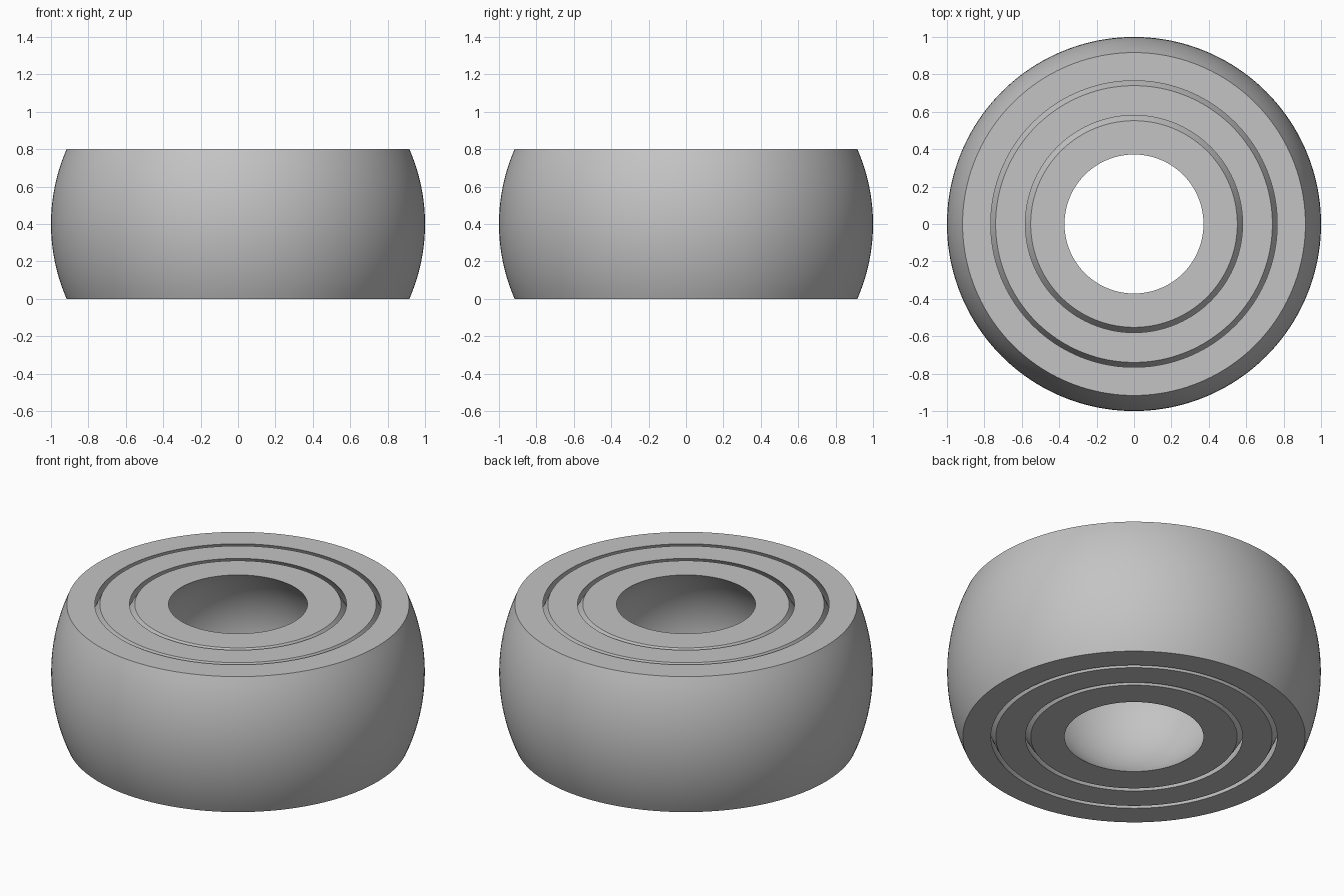
import bpy, bmesh
from math import asin, cos, sin, pi, radians

cube = bpy.data.objects.get("Cube")
if cube:
    bpy.data.objects.remove(cube, do_unlink=True)

HALF = 0.4         # half the height
THICK = 0.136      # wall between the two spheres of a ring
PITCH = 0.159      # wall plus clearance
SEGMENTS = 160
STEPS = 20

grey = bpy.data.materials.new("plain grey")
color = (0.55, 0.55, 0.55, 1)
grey.diffuse_color = color
grey.use_nodes = True
grey.node_tree.nodes["Principled BSDF"].inputs["Base Color"].default_value = color


def arc(radius):
    """Slice of a sphere's outline, from the bottom to the top."""
    limit = asin(HALF / radius)
    angles = [limit * (2 * i / STEPS - 1) for i in range(STEPS + 1)]
    return [(radius * cos(a), HALF + radius * sin(a)) for a in angles]


def sphere_ring(name, outer):
    """Ring between two concentric spheres, cut flat above and below."""
    profile = arc(outer) + arc(outer - THICK)[::-1]
    bm = bmesh.new()
    verts = [bm.verts.new((r, 0, z)) for r, z in profile]
    edges = [bm.edges.new((v, verts[i - 1])) for i, v in enumerate(verts)]
    bmesh.ops.spin(bm, geom=verts + edges, cent=(0, 0, 0), axis=(0, 0, 1),
                   angle=2 * pi, steps=SEGMENTS, use_merge=True)
    bmesh.ops.remove_doubles(bm, verts=bm.verts, dist=0.0001)
    bmesh.ops.recalc_face_normals(bm, faces=bm.faces)
    mesh = bpy.data.meshes.new(name)
    bm.to_mesh(mesh)
    bm.free()
    mesh.materials.append(grey)
    ring = bpy.data.objects.new(name, mesh)
    bpy.context.collection.objects.link(ring)
    return ring


# Three nested rings, each free to turn inside the next
names = ["outer_ring", "middle_ring", "inner_ring"]
rings = [sphere_ring(n, 1 - i * PITCH) for i, n in enumerate(names)]

# Smooth curved walls, crisp rims
bpy.ops.object.select_all(action="DESELECT")
for ring in rings:
    ring.select_set(True)
bpy.context.view_layer.objects.active = rings[0]
bpy.ops.object.shade_smooth_by_angle(angle=radians(30))
